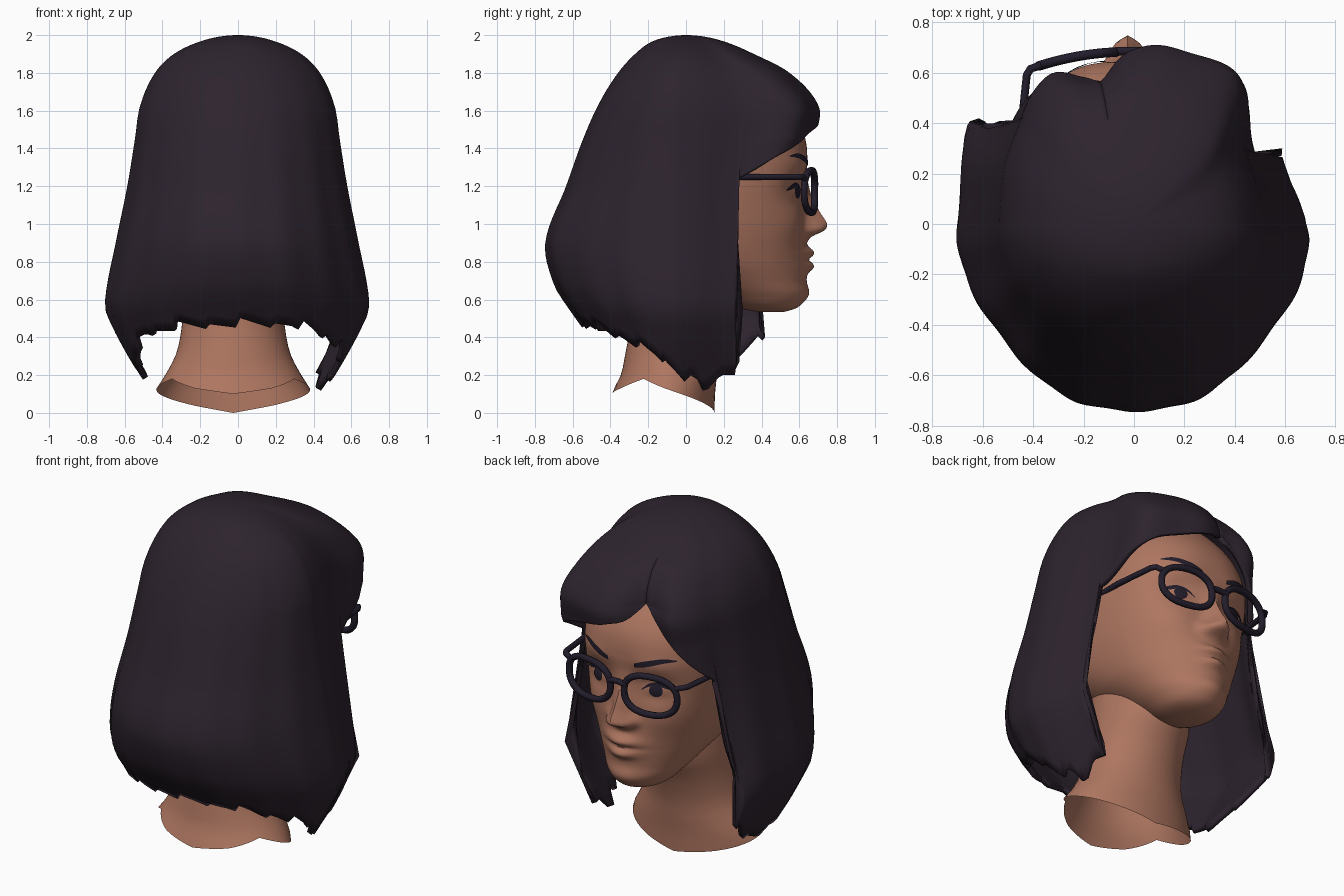
import bpy, bmesh, math

if "Cube" in bpy.data.objects:
    bpy.data.objects.remove(bpy.data.objects["Cube"])

CX = -0.025  # face centre line


def material(name, rgb):
    m = bpy.data.materials.new(name)
    m.diffuse_color = (*rgb, 1)
    m.use_nodes = True
    m.node_tree.nodes["Principled BSDF"].inputs["Base Color"].default_value = m.diffuse_color
    return m


SKIN = material("warm skin", (0.42, 0.18, 0.117))
HAIR = material("dark plum hair", (0.026, 0.017, 0.027))
DARK = material("near black frame", (0.016, 0.012, 0.024))


def interp(rows, k, key=lambda v: v, smooth=True):
    """Interpolate table rows (first column is the key)."""
    pts = sorted((key(r[0]),) + tuple(r[1:]) for r in rows)
    k = min(max(key(k), pts[0][0]), pts[-1][0])
    i = max(j for j in range(len(pts) - 1) if pts[j][0] <= k)
    a, b = pts[i], pts[i + 1]
    h = b[0] - a[0]
    t = (k - a[0]) / h
    if not smooth:
        return [p + (q - p) * t for p, q in zip(a[1:], b[1:])]
    p0, p3 = pts[max(i - 1, 0)], pts[min(i + 2, len(pts) - 1)]
    out = []
    for c in range(1, len(a)):
        m0 = (b[c] - p0[c]) / (b[0] - p0[0]) * h
        m1 = (p3[c] - a[c]) / (p3[0] - a[0]) * h
        out.append((2*t**3 - 3*t*t + 1) * a[c] + (t**3 - 2*t*t + t) * m0
                   + (3*t*t - 2*t**3) * b[c] + (t**3 - t*t) * m1)
    return out


def spow(v, p):
    return math.copysign(abs(v) ** p, v)


def bump(v, w):
    return math.exp(-(v / w) ** 2)


def ramp(v, a, b):
    return min(1, max(0, (v - a) / (b - a)))


def smooth_shade(ob, angle):
    bpy.ops.object.select_all(action='DESELECT')
    ob.select_set(True)
    bpy.context.view_layer.objects.active = ob
    bpy.ops.object.shade_smooth_by_angle(angle=math.radians(angle))


def loft(name, cols, rows, fn, mat, closed=False, cap=False, angle=60):
    """Grid surface: cols run clockwise seen from above, rows run downward."""
    verts = [fn(c, r) for c in cols for r in rows]
    n, k = len(cols), len(rows)
    faces = []
    for i in range(n if closed else n - 1):
        j = (i + 1) % n
        for r in range(k - 1):
            faces.append((i*k + r, j*k + r, j*k + r + 1, i*k + r + 1))
    if cap:
        faces.append([i*k + k - 1 for i in range(n)])
    me = bpy.data.meshes.new(name)
    me.from_pydata(verts, [], faces)
    me.materials.append(mat)
    bm = bmesh.new()
    bm.from_mesh(me)
    bmesh.ops.remove_doubles(bm, verts=bm.verts, dist=0.0006)
    bm.to_mesh(me)
    bm.free()
    ob = bpy.data.objects.new(name, me)
    bpy.context.collection.objects.link(ob)
    smooth_shade(ob, angle)
    return ob


# Head: z, front y, back y, half width, roundness
HEAD = [(0.535, .52, .38, .05, 2), (0.555, .585, .28, .13, 2), (0.62, .635, .15, .20, 2),
        (0.70, .635, .0, .26, 2), (0.80, .63, -.2, .325, 2.1), (0.95, .63, -.4, .385, 2.3),
        (1.10, .625, -.48, .42, 2.5), (1.25, .63, -.5, .44, 2.6), (1.40, .64, -.5, .445, 2.4),
        (1.52, .605, -.48, .435, 2.2), (1.66, .50, -.42, .40, 2), (1.80, .33, -.3, .29, 2),
        (1.87, .17, -.16, .15, 2), (1.895, .01, .0, .005, 2)]
NOSE = [(0.90, 0), (0.935, .035), (0.965, .10), (1.0, .118), (1.06, .085), (1.15, .04),
        (1.25, .012), (1.35, 0)]


def features(x, z):
    a = abs(x)
    f = interp(NOSE, z)[0] * bump(x, .043 + .018 * bump(z - .97, .06))
    f += .035 * bump(a - .06, .032) * bump(z - .968, .032)           # nostril wings
    f += .028 * bump(x, .13) * bump(z - .82, .075)                   # mouth mound
    f += .026 * bump(x, .085) * bump(z - .85, .024)                  # upper lip
    f += .028 * bump(x, .075) * bump(z - .772, .026)                 # lower lip
    f -= .014 * bump(x, .11) * bump(z - .812, .010)                  # mouth line
    f += .014 * bump(x, .09) * bump(z - .63, .05)                    # chin
    f -= .045 * bump(a - .19, .10) * bump(z - 1.18, .065)            # eye sockets
    f += .034 * bump(a - .19, .07) * bump(z - 1.17, .04)             # eyeballs
    f += .010 * bump(a - .18, .14) * bump(z - 1.32, .05)             # brow
    f += .015 * bump(a - .24, .1) * bump(z - 1.0, .1)                # cheeks
    return f


def head_point(t, z):
    f, b, w, n = interp(HEAD, z)
    yc = (f + b) / 2
    x = w * spow(math.sin(t), 2 / n)
    y = yc + (f - yc) * spow(math.cos(t), 2 / n)
    if math.cos(t) > 0:
        y += features(x, z) * min(1, 3 * math.cos(t))
    return (CX + x, y, z)


def face_y(x, z):
    f, b, w, n = interp(HEAD, z)
    yc = (f + b) / 2
    return yc + (f - yc) * max(0, 1 - abs(x / w) ** n) ** (1 / n) + features(x, z)


loft("head", [i * math.tau / 144 for i in range(144)],
     [1.895 - 1.36 * i / 120 for i in range(121)], head_point, SKIN, closed=True, cap=True)

# Neck, open below, with a bib-shaped lower edge: z, front y, back y, half width
NECK = [(0.0, .15, -.42, .43), (0.12, .155, -.385, .41), (0.2, .165, -.345, .36), (0.32, .18, -.32, .30),
        (0.48, .23, -.29, .27), (0.62, .30, -.28, .26), (0.85, .32, -.28, .25)]
NECK_EDGE = [(0, 0), (30, .04), (90, .13), (120, .18), (150, .13), (180, .1)]


def neck_point(deg, s):
    d = min(deg, 360 - deg)
    z = .85 + (interp(NECK_EDGE, d, smooth=False)[0] - .85) * s
    f, b, w = interp(NECK, z)
    t = math.radians(deg)
    return (CX + w * math.sin(t), (f + b) / 2 + (f - b) / 2 * math.cos(t), z)


loft("neck", range(0, 360, 6), [i / 16 for i in range(17)], neck_point, SKIN, closed=True)

# Hair shell: z, half width, front y, back y
SHELL = [(2, 0, 0, 0), (1.97, .19, .19, .17), (1.9, .34, .36, .27), (1.8, .44, .55, .36),
         (1.62, .52, .705, .47), (1.45, .545, .685, .545), (1.2, .585, .66, .635), (.9, .645, .66, .745),
         (.68, .69, .66, .70), (.55, .70, .66, .62), (.45, .66, .66, .55), (.3, .58, .66, .5),
         (.1, .46, .63, .4)]
# Lower hair edge by angle from the face, clockwise from above
EDGE = [(-11, 1.66), (-4, 1.57), (4, 1.53), (15, 1.5), (30, 1.46), (50, 1.36), (70, 1.24), (71.5, .2),
        (78, .2), (84, .11), (96, .2), (108, .29), (130, .38), (155, .45), (180, .45), (205, .44),
        (230, .4), (255, .24), (272, .17), (286, .24), (300.5, .4), (302, 1.22), (318, 1.34),
        (335, 1.5), (349, 1.66)]


def hair_point(deg, s):
    edge = interp(EDGE, deg, smooth=False)[0]
    if 86 < deg < 299:  # ragged lock tips
        edge += .055 * ((deg / 15.0) % 1) * (1 if int(deg / 15) % 2 else .5)
    # upper rows share one level so that the crown stays even
    z = 2 - .33 * (2 * s) ** 2 if s < .5 else 1.67 + (edge - 1.67) * (2 * s - 1)
    w, f, b = interp(SHELL, z, key=lambda v: math.sqrt(max(0, 2 - v)))
    t = math.radians(deg)
    front = math.cos(t) > 0
    p = .8 if front else 1
    x, y = w * spow(math.sin(t), p), (f if front else b) * spow(math.cos(t), p)
    dip = max(bump(deg + 11, 8), bump(deg - 349, 17))
    y *= 1 - .17 * dip * (1 - ramp(z, 1.65, 1.93))                    # parting dip
    x *= 1 - .13 * bump(deg - 70, 16)                                 # curtains hug the face
    x *= 1 - .05 * bump(deg - 302, 16) * ramp(z, .6, 1)
    k = 1 + .012 * math.sin(deg * .21) * math.sin(deg * .083 + 1) * min(1, 2 - z)  # strands
    k += .07 * bump(deg - 42, 13) * ramp(z, 1.3, 1.45) * (1 - ramp(z, 1.65, 1.9))  # swept fringe
    k += .09 * bump(deg - 299, 9) * (1 - ramp(z, .4, .75))            # flared left lock
    return (x * k, y * k, z)


hair = loft("hair", sorted(set(range(-11, 350, 2)) | {70, 71.5, 300.5, 302}),
            [i / 48 for i in range(49)], hair_point, HAIR, angle=80)
solid = hair.modifiers.new("thickness", 'SOLIDIFY')
solid.thickness, solid.offset = 0.03, -1


# Painted eye details: thin bands that lie on the face (x, z, half height)
def band(name, pts, side, mat):
    cols = [i / 16 for i in range(17)]
    table = [(i / (len(pts) - 1),) + p for i, p in enumerate(pts)]

    def fn(u, v):
        x, z, h = interp(table, u)
        x, z = side * x, z - v * h
        return (CX + x, face_y(x, z) + .006, z)
    loft(name, cols if side > 0 else cols[::-1], [-1, -.5, 0, .5, 1], fn, mat)


def tube(name, pts, r, cyclic=False):
    cu = bpy.data.curves.new(name, 'CURVE')
    cu.dimensions, cu.bevel_depth, cu.bevel_resolution = '3D', r, 2
    cu.use_fill_caps = True
    sp = cu.splines.new('POLY')
    sp.points.add(len(pts) - 1)
    for q, p in zip(sp.points, pts):
        q.co = (CX + p[0], p[1], p[2], 1)
    sp.use_cyclic_u = cyclic
    cu.materials.append(DARK)
    ob = bpy.data.objects.new(name, cu)
    bpy.context.collection.objects.link(ob)
    bpy.ops.object.select_all(action='DESELECT')
    ob.select_set(True)
    bpy.context.view_layer.objects.active = ob
    bpy.ops.object.convert(target='MESH')
    smooth_shade(bpy.context.view_layer.objects.active, 60)


def frame_y(x):
    return .682 - .45 * x * x


for side, tag in ((-1, "left"), (1, "right")):
    band("eyebrow_" + tag, [(.085, 1.315, .012), (.15, 1.335, .017), (.24, 1.36, .013), (.30, 1.36, .003)], side, DARK)
    band("eyelash_" + tag, [(.11, 1.165, .003), (.15, 1.197, .009), (.2, 1.208, .011), (.25, 1.195, .012),
                            (.29, 1.18, .004)], side, DARK)
    band("iris_" + tag, [(.19 - .036 * math.cos(i * math.pi / 8), 1.17, .036 * math.sin(i * math.pi / 8))
                         for i in range(9)], side, DARK)
    # Glasses rims and arms
    rim = []
    for i in range(40):
        a = i * math.tau / 40
        x = side * (.2 + .155 * spow(math.cos(a), .85))
        rim.append((x, frame_y(x), 1.172 + .112 * spow(math.sin(a), .85)))
    tube("glasses_rim_" + tag, rim, .019, True)
    tube("glasses_arm_" + tag, [(side * .335, frame_y(.335), 1.235), (side * .385, .615, 1.25),
                                (side * .4, .59, 1.25), (side * .425, .35, 1.25), (side * .43, .0, 1.24)], .016)
tube("glasses_bridge", [(x / 100, .685, 1.215 - .00025 * x * x) for x in range(-5, 6)], .017)
